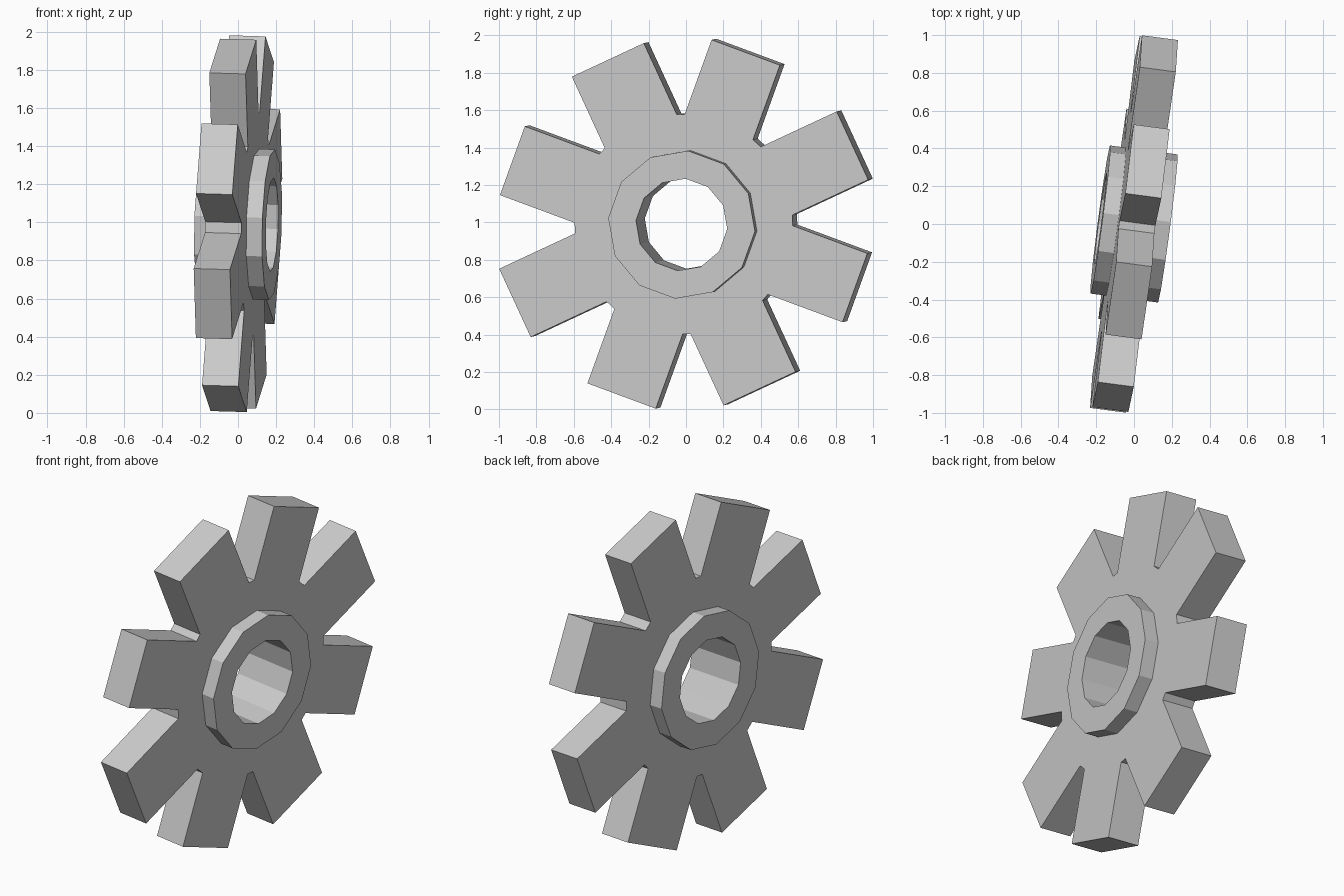
import bpy
from math import sin, cos, pi, radians, sqrt
from mathutils import Vector, Matrix

if "Cube" in bpy.data.objects:
    bpy.data.objects.remove(bpy.data.objects["Cube"])

# Tilted frame: local z is the wheel axle, local x/y lie in the wheel plane
n = Vector((1, -0.132, -0.03)).normalized()
u = (Vector((0, 1, 0)) - n * n.y).normalized()
v = n.cross(u)
FRAME = Matrix.Translation((0, 0, 0.993)) @ Matrix((u, v, n)).transposed().to_4x4()


def ring_points(radius, sides, start):
    return [(radius * cos(radians(start) + 2 * pi * i / sides),
             radius * sin(radians(start) + 2 * pi * i / sides)) for i in range(sides)]


def plate(name, outlines, half_depth, offset=0):
    """Extruded flat profile; inner outlines become holes."""
    curve = bpy.data.curves.new(name, 'CURVE')
    curve.dimensions = '2D'
    curve.fill_mode = 'BOTH'
    curve.extrude = half_depth
    for pts in outlines:
        sp = curve.splines.new('POLY')
        sp.points.add(len(pts) - 1)
        for p, (x, y) in zip(sp.points, pts):
            p.co = (x, y, 0, 1)
        sp.use_cyclic_u = True
    obj = bpy.data.objects.new(name, curve)
    bpy.context.collection.objects.link(obj)
    obj.matrix_world = FRAME @ Matrix.Translation((0, 0, offset))
    bpy.ops.object.select_all(action='DESELECT')
    obj.select_set(True)
    bpy.context.view_layer.objects.active = obj
    bpy.ops.object.convert(target='MESH')
    for f in bpy.context.object.data.polygons:
        f.use_smooth = False


# Toothed outline: eight straight teeth, each (tip distance, half width)
ROOT = 0.588
sizes = [(1.004, 0.201), (0.979, 0.196), (0.968, 0.214), (0.983, 0.196)]
outline = []
for i in range(8):
    tip, w = sizes[i % 4]
    a = radians(25 + 45 * i)
    root = sqrt(ROOT ** 2 - w ** 2)
    for r, s in ((root, -w), (tip, -w), (tip, w), (root, w)):
        outline.append((r * cos(a) - s * sin(a), r * sin(a) + s * cos(a)))

bore = ring_points(0.247, 12, -5)
hub = ring_points(0.397, 12, -5)

plate("toothed_wheel", [outline, bore], 0.096)
# Raised hub collar on each face
for name, side in (("hub_right", 1), ("hub_left", -1)):
    plate(name, [hub, bore], 0.042, side * 0.138)
